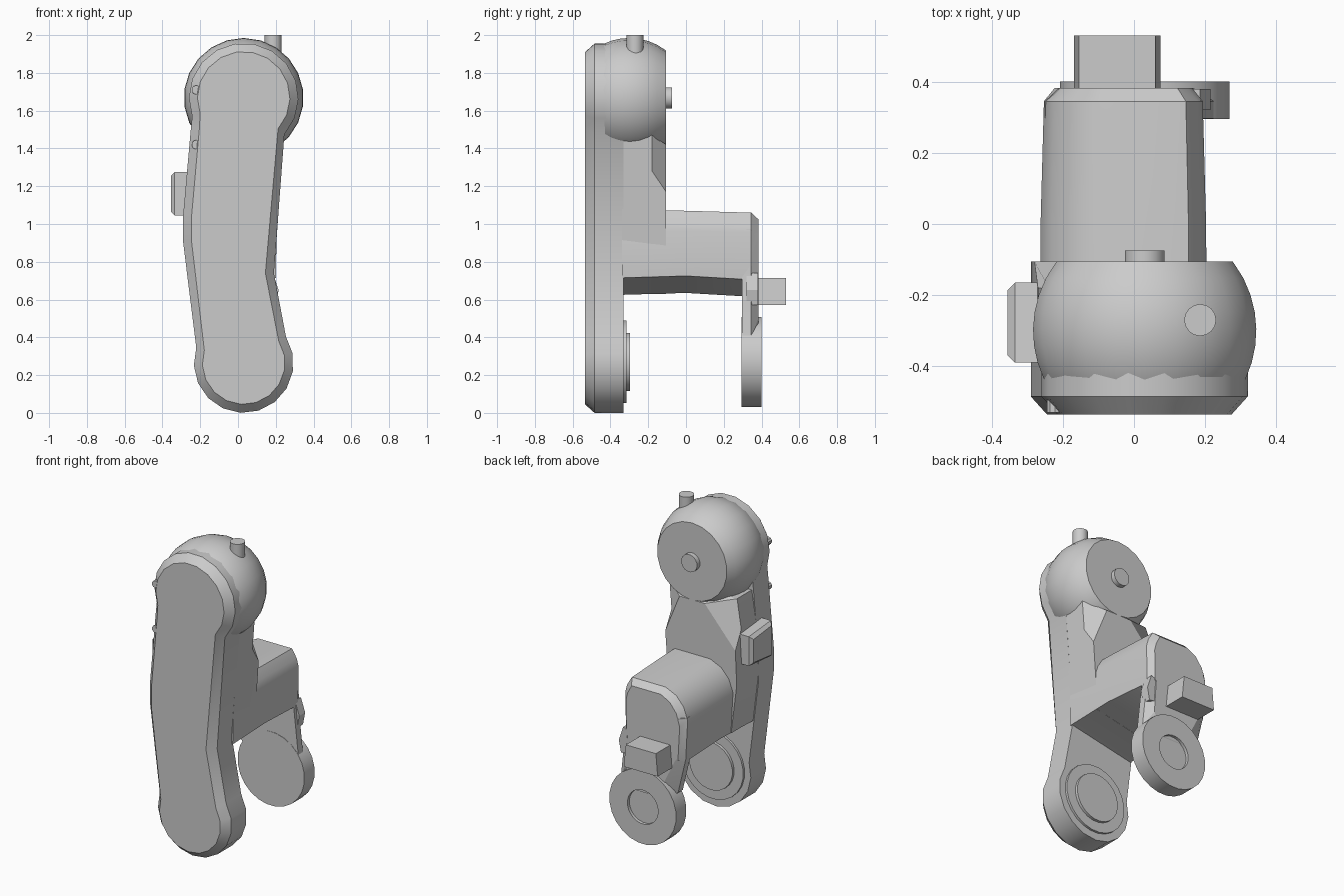
import bpy, bmesh
from math import sin, cos, radians, sqrt, tau

cube = bpy.data.objects.get("Cube")
if cube:
    bpy.data.objects.remove(cube)

grey = bpy.data.materials.new("plain grey")
grey.use_nodes = True
grey.diffuse_color = (0.6, 0.6, 0.6, 1)
grey.node_tree.nodes["Principled BSDF"].inputs["Base Color"].default_value = (0.6, 0.6, 0.6, 1)

CX, HEAD_Z, FOOT_Z = 0.03, 1.668, 0.264   # joint centres


def loft(name, rings, angle=30):
    """Skin a list of equally long 3D rings and cap both ends."""
    bm = bmesh.new()
    loops = [[bm.verts.new(p) for p in ring] for ring in rings]
    n = len(loops[0])
    for a, b in zip(loops, loops[1:]):
        for i in range(n):
            j = (i + 1) % n
            bm.faces.new((a[i], a[j], b[j], b[i]))
    bm.faces.new(loops[0])
    bm.faces.new(loops[-1])
    bmesh.ops.recalc_face_normals(bm, faces=bm.faces)
    mesh = bpy.data.meshes.new(name)
    bm.to_mesh(mesh)
    bm.free()
    mesh.materials.append(grey)
    ob = bpy.data.objects.new(name, mesh)
    bpy.context.collection.objects.link(ob)
    bpy.ops.object.select_all(action="DESELECT")
    ob.select_set(True)
    bpy.context.view_layer.objects.active = ob
    bpy.ops.object.shade_smooth_by_angle(angle=radians(angle))
    return ob


def at_y(points, y):
    return [(x, y, z) for x, z in points]


def arc(cz, r, start, end, n):
    steps = [radians(start + (end - start) * i / n) for i in range(n + 1)]
    return [(CX + r * cos(a), cz + r * sin(a)) for a in steps]


def lathe(name, profile, x, z, n=24):
    """Turn a list of (radius, y) around an axis along y."""
    turn = [tau * (i + 0.5) / n for i in range(n)]
    return loft(name, [[(x + r * cos(a), y, z + r * sin(a)) for a in turn] for r, y in profile])


def limb(d):
    """Outline of the front limb, shrunk by d."""
    head = arc(HEAD_Z, 0.29 - d, -42, 200, 12)
    left = [(-0.25 + d, 1.5), (-0.29 + d, 1.05), (-0.29 + d, 0.9)]
    foot = arc(FOOT_Z, 0.264 - d, 162, 392, 11)
    return head + left + foot + [(0.19 - d, 0.74)]


# Front limb with a chamfered face
loft("front_limb", [at_y(limb(0.045), -0.535), at_y(limb(0), -0.485), at_y(limb(0), -0.33)])

# Rear half of the limb, with the corners cut away under the shoulder
wide = [(0.19, 0.72), (0.23, 1.28), (0.245, 1.47), (-0.24, 1.47),
        (-0.27, 1.28), (-0.29, 0.95), (-0.25, 0.63)]
tight = [(0.19, 0.72), (0.222, 1.17), (0.12, 1.42), (-0.06, 1.42),
         (-0.28, 1.17), (-0.29, 0.95), (-0.25, 0.63)]
loft("limb_back", [at_y(wide, -0.34), at_y(wide, -0.18), at_y(tight, -0.105)], 15)

# Round shoulder, cut flat at both ends
R = 0.317
ball = [(sqrt(R * R - (y + 0.3) ** 2), y)
        for y in [-0.485 + 0.38 * i / 8 for i in range(9)]]
lathe("shoulder_ball", ball, CX, HEAD_Z, 22)
lathe("shoulder_axle", [(0.057, -0.12), (0.057, -0.075)], CX, HEAD_Z, 16)

# Upright pin on the shoulder
loft("shoulder_pin", [[(0.186 + 0.045 * cos(tau * i / 16), -0.27 + 0.045 * sin(tau * i / 16), z)
                       for i in range(16)] for z in (1.85, 2.0)])

# Small studs on the front rim
for tag, z in (("upper", 1.71), ("lower", 1.42)):
    lathe(tag + "_rim_stud", [(0.024, -0.53), (0.024, -0.45)], -0.222, z, 10)

# Tapered side box
sides = []
for x, t in ((-0.25, 0), (-0.335, 0), (-0.355, 0.02)):
    y0, y1, z0, z1 = -0.39 + t, -0.165 - t, 1.045 + t, 1.275 - t
    sides.append([(x, y0, z0), (x, y1, z0 + 0.02), (x, y1, z1 - 0.02), (x, y0, z1)])
loft("side_box", sides, 10)

# Cross beam from the limb to the rear plate
beam = [(0.2, 0.72), (0.205, 0.97), (0.19, 1.02), (0.155, 1.075), (-0.1, 1.075),
        (-0.18, 1.04), (-0.235, 0.98), (-0.265, 0.9), (-0.25, 0.63)]


def beam_ring(y, scale, drop=0, lift=0):
    return [(CX * -1 + (x + CX) * scale, y, z - drop + (lift if z < 0.8 else 0)) for x, z in beam]


loft("cross_beam", [beam_ring(-0.34, 1, 0, -0.005), beam_ring(0, 0.99, 0.005, 0.01),
                    beam_ring(0.345, 0.95, 0.015), beam_ring(0.383, 0.82, 0.05, 0.05)], 25)

# Rear plate reaching down to the rear foot
plate = [(0.19, 0.97), (0.19, 0.72), (0.225, 0.4), (0.12, 0.3), (-0.08, 0.3),
         (-0.185, 0.4), (-0.24, 0.63), (-0.25, 0.9)]
face = [(0.15, 0.96), (0.15, 0.72), (0.165, 0.5), (0.1, 0.36), (-0.06, 0.36),
        (-0.13, 0.5), (-0.2, 0.64), (-0.21, 0.9)]
loft("rear_plate", [at_y(plate, 0.297), at_y(plate, 0.345), at_y(face, 0.383)], 15)

# Rear foot disc with a sunken centre
lathe("rear_foot", [(0.24, 0.295), (0.24, 0.4), (0.11, 0.4), (0.11, 0.38)], CX, 0.27)

# Stepped hub inside the front foot
lathe("front_hub", [(0.22, -0.34), (0.22, -0.315), (0.155, -0.315), (0.155, -0.297)], CX, 0.27)

# Block and small tab on the rear plate
block = [(-0.168, 0.57), (0.075, 0.57), (0.06, 0.715), (-0.155, 0.715)]
loft("rear_block", [at_y(block, 0.34), at_y(block, 0.53)], 10)
tab = [(0.13, 0.58), (0.2, 0.57), (0.215, 0.65), (0.185, 0.74), (0.13, 0.72)]
loft("rear_tab", [at_y(tab, 0.32), at_y(tab, 0.38)], 10)
